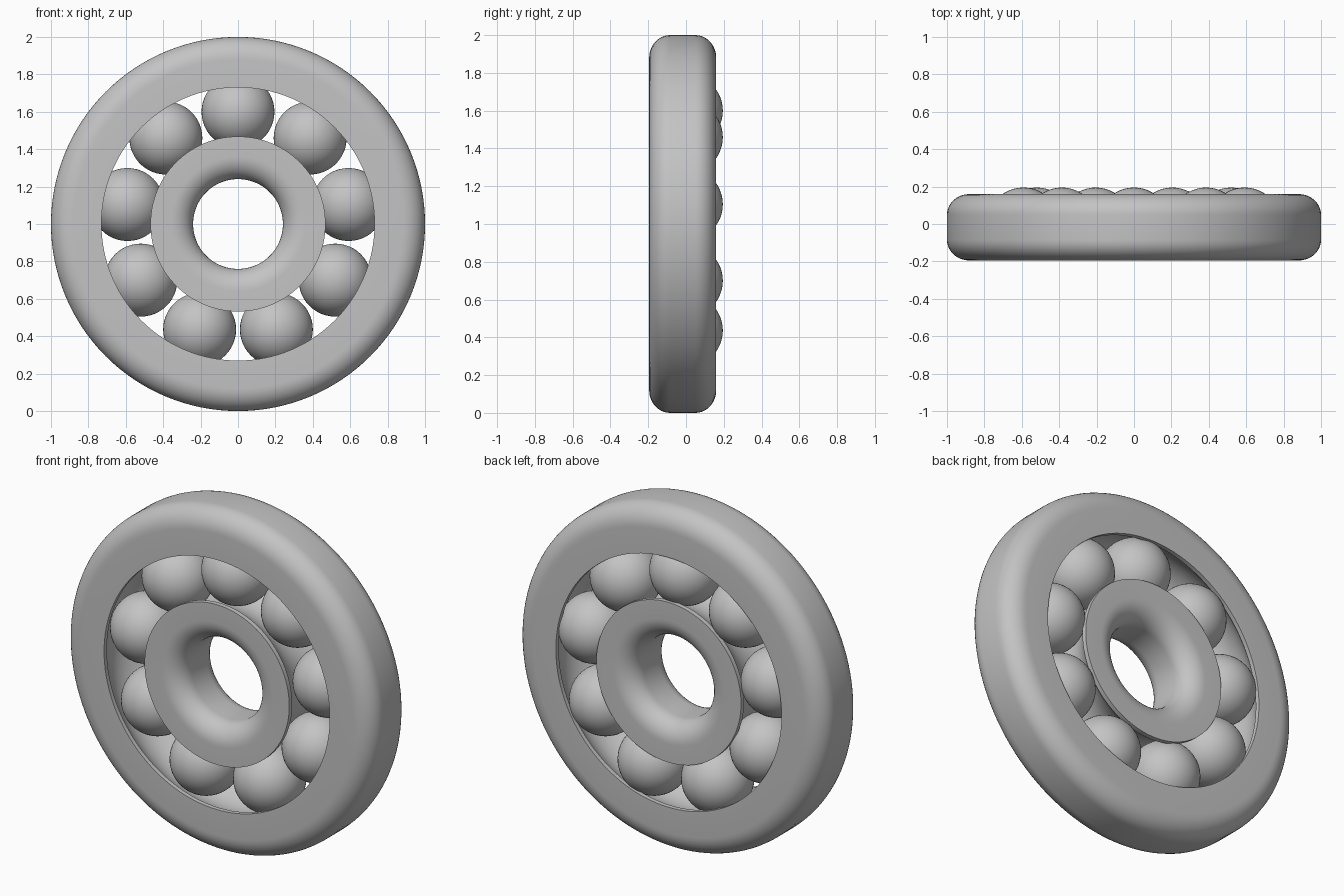
import bpy, bmesh
from math import sin, cos, asin, pi, radians

cube = bpy.data.objects.get("Cube")
if cube:
    bpy.data.objects.remove(cube, do_unlink=True)

steel = bpy.data.materials.new("steel_grey")
steel.use_nodes = True
colour = (0.55, 0.55, 0.55, 1)
steel.diffuse_color = colour
steel.node_tree.nodes["Principled BSDF"].inputs["Base Color"].default_value = colour

CENTRE_Z = 1.0
FRONT, BACK = -0.195, 0.16
MID = (FRONT + BACK) / 2
BALLS, BALL_PITCH, BALL_R = 9, 0.6, 0.195
GROOVE_R = 0.2


def finish(bm, name):
    bmesh.ops.recalc_face_normals(bm, faces=bm.faces)
    mesh = bpy.data.meshes.new(name)
    bm.to_mesh(mesh)
    bm.free()
    obj = bpy.data.objects.new(name, mesh)
    bpy.context.collection.objects.link(obj)
    mesh.materials.append(steel)
    bpy.ops.object.select_all(action="DESELECT")
    obj.select_set(True)
    bpy.context.view_layer.objects.active = obj
    bpy.ops.object.shade_smooth_by_angle(angle=radians(30))
    return obj


def ring(name, smooth_r, race_r, segments=128):
    """Lathed race: rounded on smooth_r, ball groove cut into race_r."""
    side = 1 if smooth_r > race_r else -1
    round_r, round_y = 0.12, 0.11
    profile = []
    # rounded corners on the plain side, front to back
    for end, sign in ((FRONT, -1), (BACK, 1)):
        for i in range(11):
            a = pi / 2 * i / 10
            if sign > 0:
                a = pi / 2 - a
            profile.append((smooth_r - side * round_r * (1 - sin(a)),
                            end - sign * round_y * (1 - cos(a))))
    # raceway with narrow lips, back to front
    half = asin(min(1, (1 - ((race_r - BALL_PITCH) / GROOVE_R) ** 2) ** 0.5))
    profile.append((race_r, BACK))
    for i in range(17):
        a = half * (1 - i / 8)
        profile.append((BALL_PITCH + side * GROOVE_R * cos(a),
                        MID + GROOVE_R * sin(a)))
    profile.append((race_r, FRONT))

    bm = bmesh.new()
    loops = []
    for s in range(segments):
        t = 2 * pi * s / segments
        loops.append([bm.verts.new((r * sin(t), y, CENTRE_Z + r * cos(t)))
                      for r, y in profile])
    n = len(profile)
    for s in range(segments):
        a, b = loops[s], loops[(s + 1) % segments]
        for i in range(n):
            j = (i + 1) % n
            bm.faces.new((a[i], a[j], b[j], b[i]))
    return finish(bm, name)


# Inner and outer races
ring("outer_ring", 1.0, 0.73)
ring("inner_ring", 0.24, 0.468)

# Balls, evenly spaced from the top
for k in range(BALLS):
    t = 2 * pi * k / BALLS
    bm = bmesh.new()
    bmesh.ops.create_uvsphere(bm, u_segments=48, v_segments=24, radius=BALL_R)
    ball = finish(bm, f"ball_{k + 1}")
    ball.location = (BALL_PITCH * sin(t), 0, CENTRE_Z + BALL_PITCH * cos(t))
